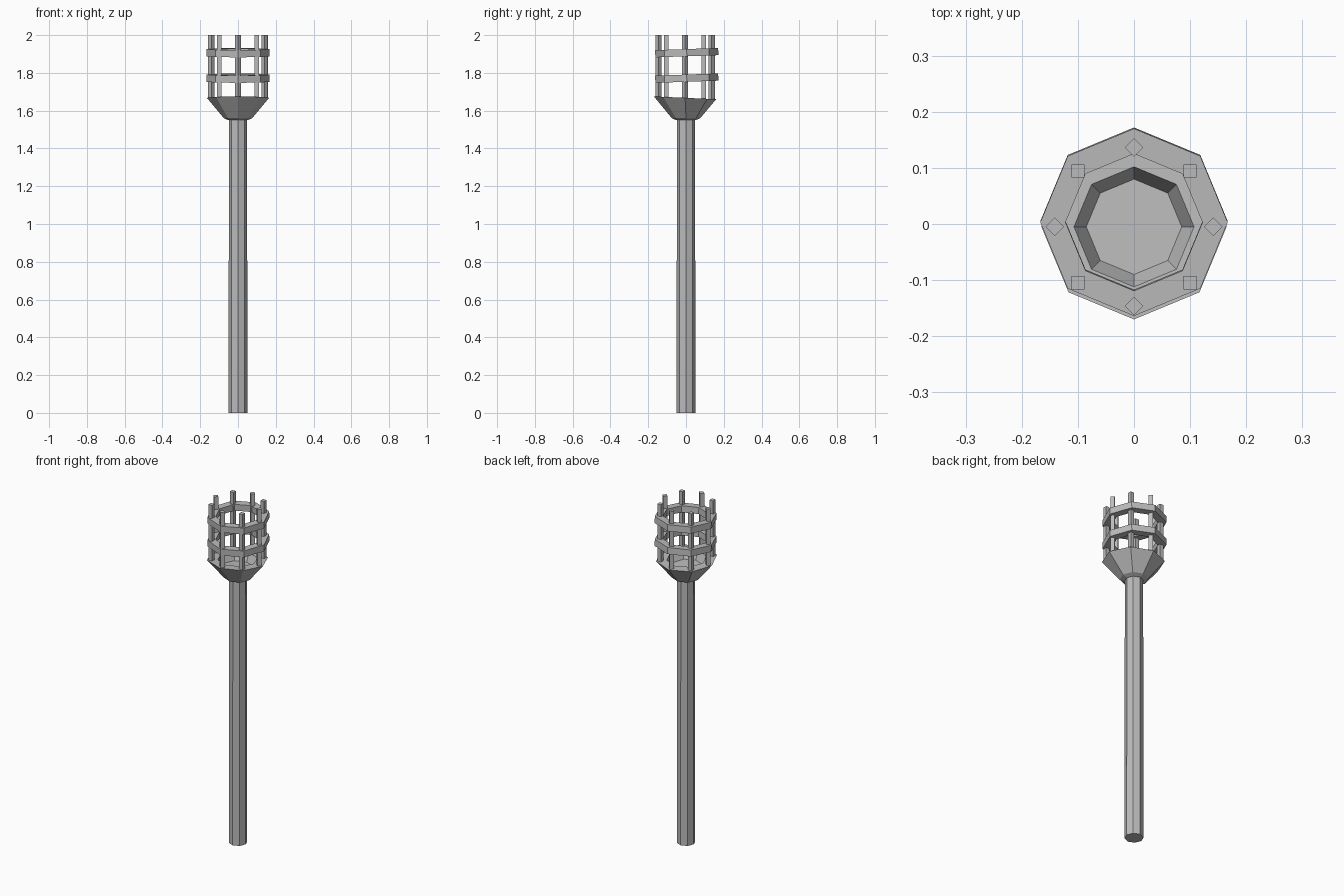
import bpy, bmesh
from math import sin, cos, tau

cube = bpy.data.objects.get("Cube")
if cube:
    bpy.data.objects.remove(cube, do_unlink=True)

# Single grey for the whole model
grey = bpy.data.materials.new("plain grey")
grey.use_nodes = True
colour = (0.5, 0.5, 0.5, 1)
grey.diffuse_color = colour
grey.node_tree.nodes["Principled BSDF"].inputs["Base Color"].default_value = colour


def loft(name, rings, sides=8, turn=0.0, centre=(0, 0), closed=False):
    """Skin rings of (radius, height, y shift, slope along y); cap or close the ends."""
    bm = bmesh.new()
    loops = []
    for radius, height, shift, slope in rings:
        loop = []
        for i in range(sides):
            a = turn + tau * i / sides
            x = centre[0] + radius * cos(a)
            y = centre[1] + radius * sin(a)
            loop.append(bm.verts.new((x, y + shift, height + slope * y)))
        loops.append(loop)
    pairs = list(zip(loops, loops[1:]))
    if closed:
        pairs.append((loops[-1], loops[0]))
    else:
        bm.faces.new(loops[0][::-1])
        bm.faces.new(loops[-1])
    for low, high in pairs:
        for i in range(sides):
            j = (i + 1) % sides
            bm.faces.new((low[i], low[j], high[j], high[i]))
    bmesh.ops.recalc_face_normals(bm, faces=bm.faces)
    mesh = bpy.data.meshes.new(name)
    bm.to_mesh(mesh)
    bm.free()
    mesh.materials.append(grey)
    obj = bpy.data.objects.new(name, mesh)
    bpy.context.collection.objects.link(obj)
    return obj


# Pole
loft("pole", [(0.05, 0, 0, 0), (0.048, 1.57, 0, 0)])

# Cup: flared outside, flat sloping rim, recessed floor
rim_slope = -0.045
loft("cup", [
    (0.052, 1.55, 0, 0),
    (0.075, 1.56, 0, 0),
    (0.165, 1.668, -0.005, rim_slope),
    (0.107, 1.668, -0.005, rim_slope),
    (0.085, 1.62, -0.005, rim_slope),
])

# Upright bars standing on the rim
for k in range(8):
    a = tau * k / 8
    loft(f"cage_bar_{k + 1}",
         [(0.0165, 1.664, -0.005, rim_slope), (0.0165, 2.0, -0.005, 0)],
         sides=4, turn=a, centre=(0.141 * cos(a), 0.141 * sin(a)))

# Two thick, slightly tipped bands around the bars
for name, mid in (("lower_band", 1.772), ("upper_band", 1.907)):
    low, high = mid - 0.019, mid + 0.019
    loft(name, [
        (0.167, low, 0.005, 0.035),
        (0.167, high, 0.003, 0.035),
        (0.122, high, 0.003, 0.035),
        (0.122, low, 0.005, 0.035),
    ], closed=True)
